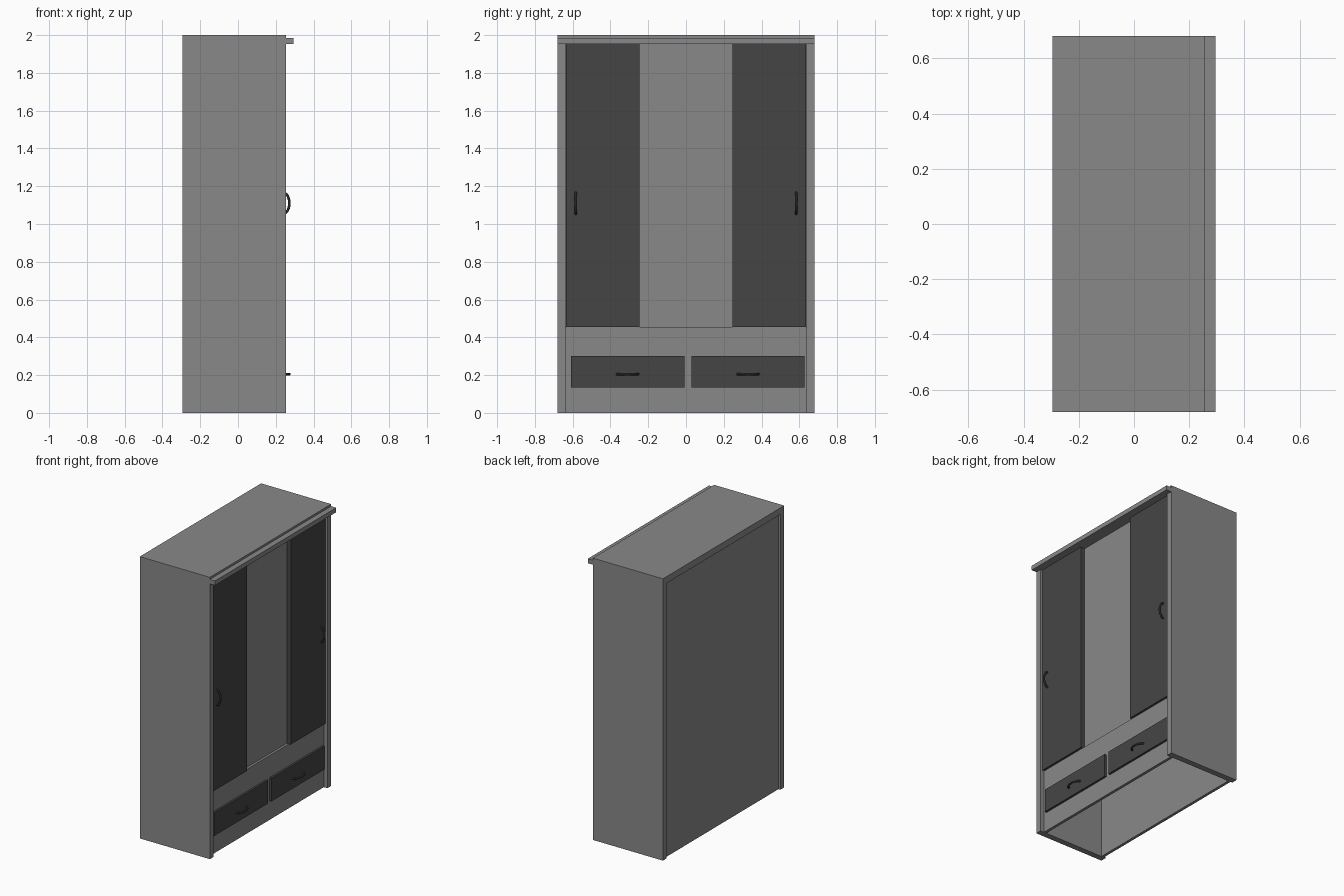
import bpy
import math

if "Cube" in bpy.data.objects:
    bpy.data.objects.remove(bpy.data.objects["Cube"], do_unlink=True)


def material(name, value):
    m = bpy.data.materials.new(name)
    m.use_nodes = True
    col = (value, value, value, 1)
    m.diffuse_color = col
    m.node_tree.nodes["Principled BSDF"].inputs["Base Color"].default_value = col
    return m


light = material("light_grey", 0.25)
dark = material("dark_grey", 0.06)


def box(name, x, y, z, mat):
    """Box from (min, max) pairs along each axis."""
    bpy.ops.mesh.primitive_cube_add(size=1)
    o = bpy.context.object
    o.name = name
    o.location = [(a + b) / 2 for a, b in (x, y, z)]
    o.scale = [b - a for a, b in (x, y, z)]
    bpy.ops.object.transform_apply(location=True, rotation=True, scale=True)
    o.data.materials.append(mat)
    return o


def handle(name, y, z, upright):
    """Bowed pull handle swept along an arc, standing off the front."""
    curve = bpy.data.curves.new(name, "CURVE")
    curve.dimensions = "3D"
    curve.bevel_depth = 0.007
    curve.bevel_resolution = 2
    curve.use_fill_caps = True
    steps = 12
    spline = curve.splines.new("POLY")
    spline.points.add(steps)
    for i, p in enumerate(spline.points):
        a = math.pi * i / steps
        along = -0.056 * math.cos(a)
        out = FACE - 0.003 + 0.033 * math.sin(a)
        p.co = (out, y, z + along, 1) if upright else (out, y + along, z, 1)
    o = bpy.data.objects.new(name, curve)
    bpy.context.collection.objects.link(o)
    bpy.ops.object.select_all(action="DESELECT")
    o.select_set(True)
    bpy.context.view_layer.objects.active = o
    bpy.ops.object.convert(target="MESH")
    o = bpy.context.object
    o.data.materials.append(dark)
    bpy.ops.object.shade_smooth_by_angle()


BACK, FRONT = -0.295, 0.255   # carcass depth
FACE = 0.242                  # front of doors and drawers
BOARD = 0.227                 # front of lower board
W, INNER = 0.68, 0.638        # outer and inner half width
LEDGE, HEAD = 0.456, 1.953    # door opening

# Carcass
for side, s in (("right", -1), ("left", 1)):
    box(side + "_side_panel", (BACK, FRONT), sorted((s * INNER, s * W)), (0, 2), light)
box("top_panel", (BACK, FRONT), (-INNER, INNER), (HEAD, 2), light)
box("back_panel", (BACK + 0.015, BACK + 0.035), (-INNER, INNER), (0, HEAD), light)
box("front_board", (BOARD - 0.02, BOARD), (-INNER, INNER), (0, LEDGE), light)
box("wardrobe_floor", (BACK + 0.035, BOARD - 0.02), (-INNER, INNER), (LEDGE - 0.02, LEDGE), light)
box("cornice", (FRONT, 0.295), (-W, W), (HEAD, 1.985), light)

# Sliding doors, the middle one set back
box("middle_door", (0.18, 0.21), (-0.27, 0.27), (LEDGE, HEAD), light)
for side, s in (("right", -1), ("left", 1)):
    box(side + "_door", (0.21, FACE), sorted((s * 0.247, s * 0.634)), (LEDGE, HEAD), dark)
    handle(side + "_door_handle", s * 0.583, 1.11, True)

# Drawers
for side, y0, y1 in (("right", -0.61, -0.008), ("left", 0.03, 0.627)):
    box(side + "_drawer", (BOARD, FACE), (y0, y1), (0.135, 0.30), dark)
    handle(side + "_drawer_handle", (y0 + y1) / 2, 0.205, False)
